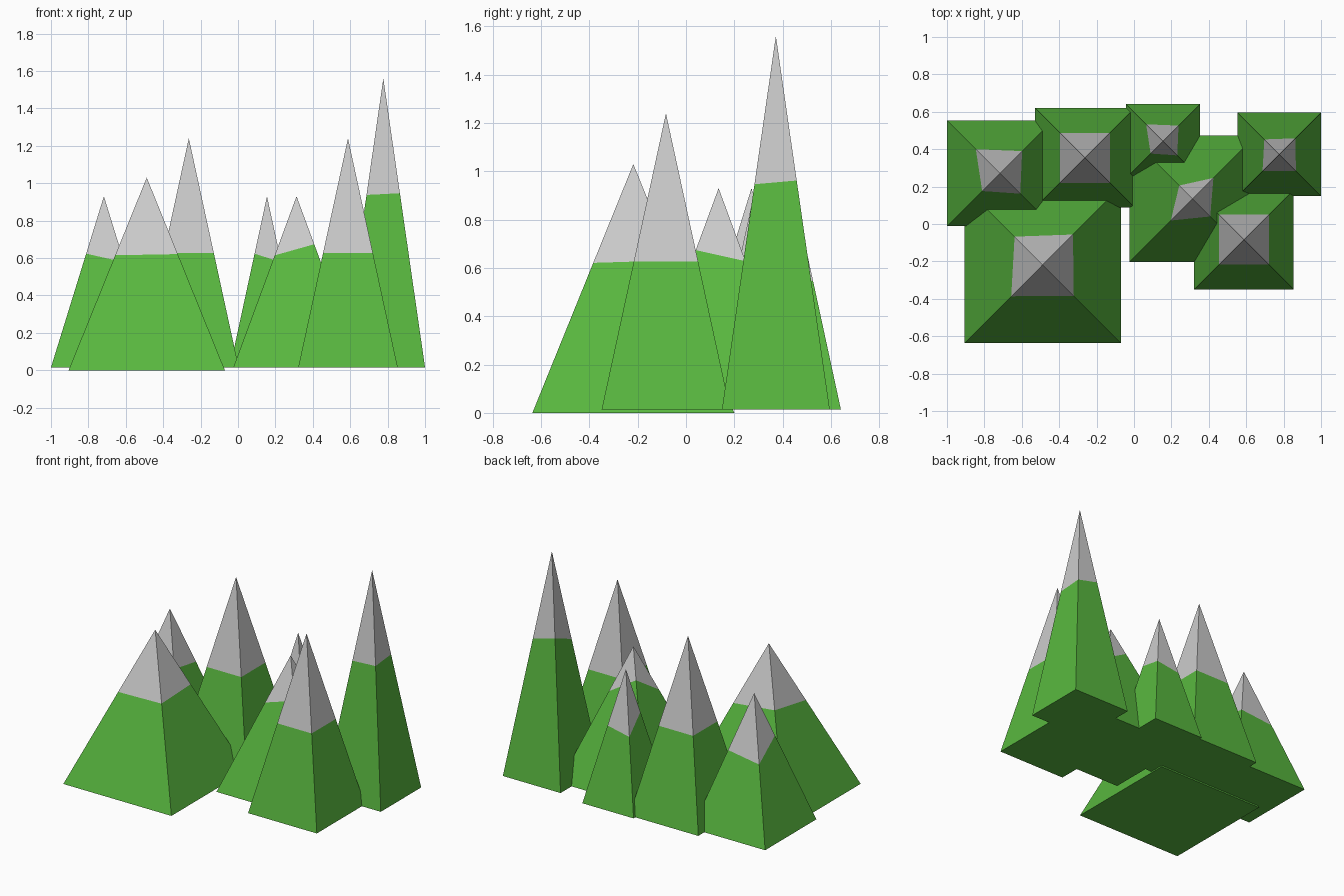
import bpy
import bmesh
from mathutils import Vector

if "Cube" in bpy.data.objects:
    bpy.data.objects.remove(bpy.data.objects["Cube"])


def material(name, color):
    m = bpy.data.materials.new(name)
    m.diffuse_color = (*color, 1)
    m.use_nodes = True
    m.node_tree.nodes["Principled BSDF"].inputs["Base Color"].default_value = m.diffuse_color
    return m


GRASS = material("grass", (0.10, 0.48, 0.05))
ROCK = material("rock", (0.8, 0.8, 0.8))

# Rock line at each ridge (front left, front right, back right, back left),
# as the fraction of the ridge measured down from the apex
BROAD = (0.403, 0.397, 0.387, 0.36)
EVEN = (0.5, 0.5, 0.5, 0.5)
SMALL = (0.335, 0.385, 0.42, 0.455)
SKEWED = (0.345, 0.28, 0.33, 0.21)


def mountain(name, x, y, half, bottom, top, rock_line):
    """Square pyramid with a grassy slope and a bare rock peak."""
    bm = bmesh.new()
    tip = Vector((x, y, top))
    corners = [Vector((x + sx * half, y + sy * half, bottom))
               for sx, sy in ((-1, -1), (1, -1), (1, 1), (-1, 1))]
    apex = bm.verts.new(tip)
    base = [bm.verts.new(c) for c in corners]
    line = [bm.verts.new(tip.lerp(c, f)) for c, f in zip(corners, rock_line)]
    bm.faces.new(base[::-1])
    for i in range(4):
        j = (i + 1) % 4
        bm.faces.new((base[i], base[j], line[j], line[i]))
        bm.faces.new((line[i], line[j], apex)).material_index = 1
    mesh = bpy.data.meshes.new(name)
    bm.to_mesh(mesh)
    bm.free()
    mesh.materials.append(GRASS)
    mesh.materials.append(ROCK)
    bpy.context.collection.objects.link(bpy.data.objects.new(name, mesh))


# The range, front to back
mountain("front_left_mountain", -0.488, -0.218, 0.418, 0.0, 1.03, BROAD)
mountain("front_right_mountain", 0.588, -0.083, 0.266, 0.015, 1.24, EVEN)
mountain("middle_mountain", 0.313, 0.135, 0.338, 0.015, 0.93, SKEWED)
mountain("back_left_mountain", -0.717, 0.271, 0.283, 0.015, 0.93, SMALL)
mountain("back_centre_mountain", -0.263, 0.354, 0.267, 0.015, 1.24, EVEN)
mountain("back_small_mountain", 0.155, 0.443, 0.198, 0.015, 0.93, SMALL)
mountain("tall_right_mountain", 0.777, 0.372, 0.223, 0.015, 1.56, BROAD)
